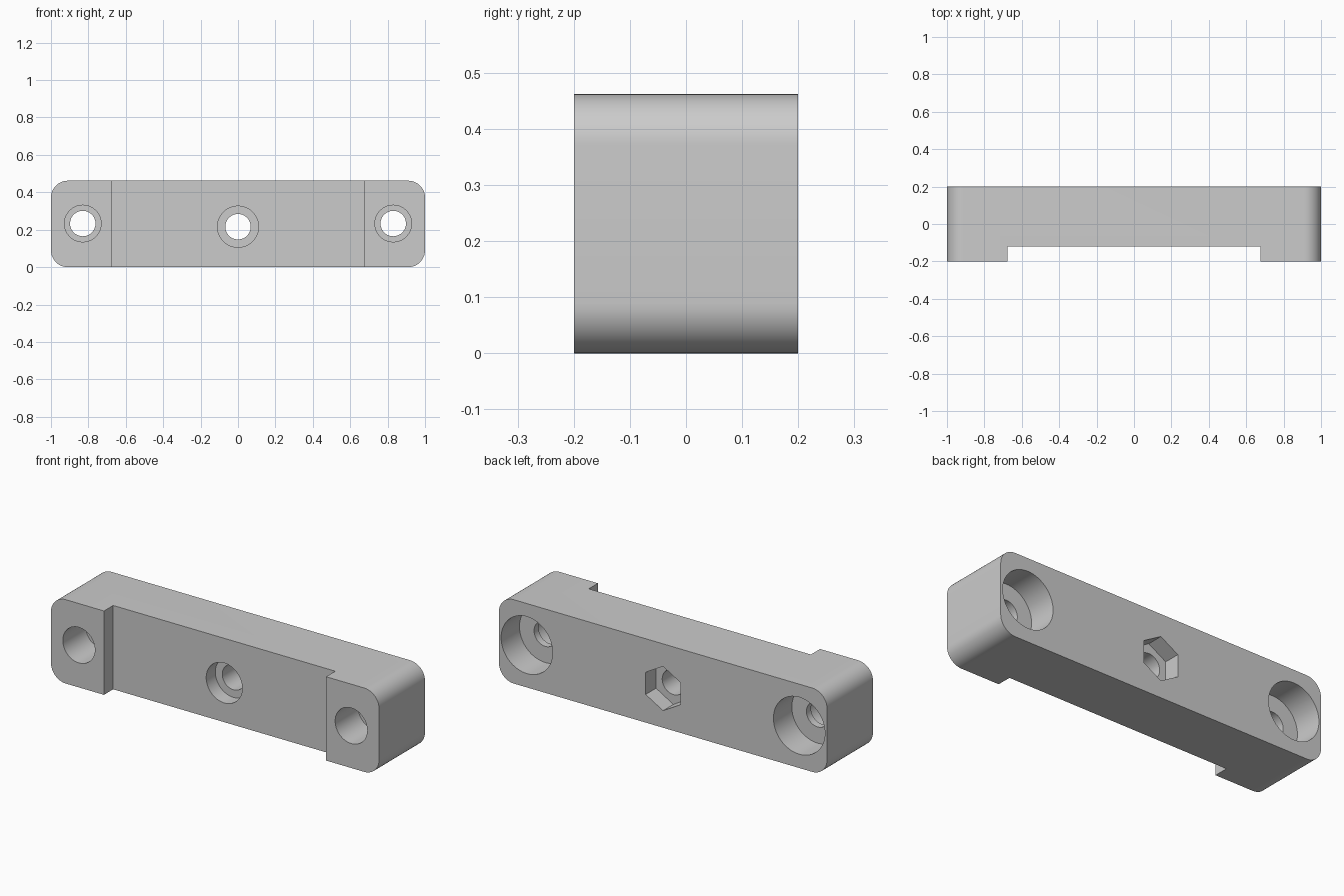
import bpy, bmesh, math
from mathutils import Matrix, Vector

if "Cube" in bpy.data.objects:
    bpy.data.objects.remove(bpy.data.objects["Cube"], do_unlink=True)

HEIGHT, BACK, FRONT = 0.462, 0.2, -0.2
RECESS_Y, RECESS_X = -0.12, 0.677
SIDE_X, SIDE_Z, MID_Z = 0.83, 0.233, 0.216
OVER = 0.05  # how far cutters stick out of the body

grey = bpy.data.materials.new("plain grey")
grey.use_nodes = True
colour = (0.6, 0.6, 0.6, 1)
grey.diffuse_color = colour
grey.node_tree.nodes["Principled BSDF"].inputs["Base Color"].default_value = colour


def add_object(name, bm):
    mesh = bpy.data.meshes.new(name)
    bm.to_mesh(mesh)
    bm.free()
    mesh.materials.append(grey)
    ob = bpy.data.objects.new(name, mesh)
    bpy.context.collection.objects.link(ob)
    return ob


def box(name, low, high):
    bm = bmesh.new()
    low, high = Vector(low), Vector(high)
    bmesh.ops.create_cube(bm, size=1, matrix=Matrix.Translation((low + high) / 2)
                          @ Matrix.Diagonal((high - low).to_4d()))
    return bm


def bore(name, x, z, radius, y0, y1, sides=64):
    """Prism along y; a six-sided one has corners at top and bottom."""
    bm = bmesh.new()
    matrix = (Matrix.Translation((x, (y0 + y1) / 2, z))
              @ Matrix.Rotation(math.pi / 2, 4, 'X'))
    bmesh.ops.create_cone(bm, cap_ends=True, segments=sides, radius1=radius,
                          radius2=radius, depth=y1 - y0, matrix=matrix)
    return add_object(name, bm)


# Bar with its four end corners rounded
bm = box("bar", (-1, FRONT, 0), (1, BACK, HEIGHT))
corners = [e for e in bm.edges
           if abs(e.verts[0].co.y - e.verts[1].co.y) > 0.1]
bmesh.ops.bevel(bm, geom=corners, offset=0.09, segments=12, profile=0.5,
                affect='EDGES')
bar = add_object("mounting_bar", bm)

# Wide shallow recess across the front
cutters = [add_object("front_recess_cutter", box(
    "recess", (-RECESS_X, FRONT - OVER, -OVER), (RECESS_X, RECESS_Y, HEIGHT + OVER)))]

# Stepped end holes: front bore, thin web hole, large rear counterbore
for side, x in (("left", SIDE_X), ("right", -SIDE_X)):
    cutters += [
        bore(side + "_front_bore_cutter", x, SIDE_Z, 0.098, FRONT - OVER, 0.0),
        bore(side + "_rear_bore_cutter", x, SIDE_Z, 0.157, 0.04, BACK + OVER),
        bore(side + "_through_cutter", x, SIDE_Z, 0.068, FRONT - OVER, BACK + OVER)]

# Centre hole: round front counterbore and hexagonal nut pocket at the rear
cutters += [
    bore("centre_front_bore_cutter", 0, MID_Z, 0.11, FRONT - OVER, RECESS_Y + 0.08),
    bore("centre_nut_pocket_cutter", 0, MID_Z, 0.122, BACK - 0.09, BACK + OVER, 6),
    bore("centre_through_cutter", 0, MID_Z, 0.068, FRONT - OVER, BACK + OVER)]

for cutter in cutters:
    cutter.hide_render = True
    mod = bar.modifiers.new(cutter.name, 'BOOLEAN')
    mod.operation, mod.solver, mod.object = 'DIFFERENCE', 'EXACT', cutter

# Bake the cuts, then drop the cutters
bpy.context.view_layer.update()
evaluated = bar.evaluated_get(bpy.context.evaluated_depsgraph_get())
cut_mesh = bpy.data.meshes.new_from_object(evaluated)
bar.modifiers.clear()
bar.data = cut_mesh
cut_mesh.materials.clear()
cut_mesh.materials.append(grey)
for poly in cut_mesh.polygons:
    poly.material_index = 0
for cutter in cutters:
    bpy.data.objects.remove(cutter, do_unlink=True)

bpy.ops.object.select_all(action='DESELECT')
bar.select_set(True)
bpy.context.view_layer.objects.active = bar
bpy.ops.object.shade_smooth_by_angle(angle=math.radians(30))
